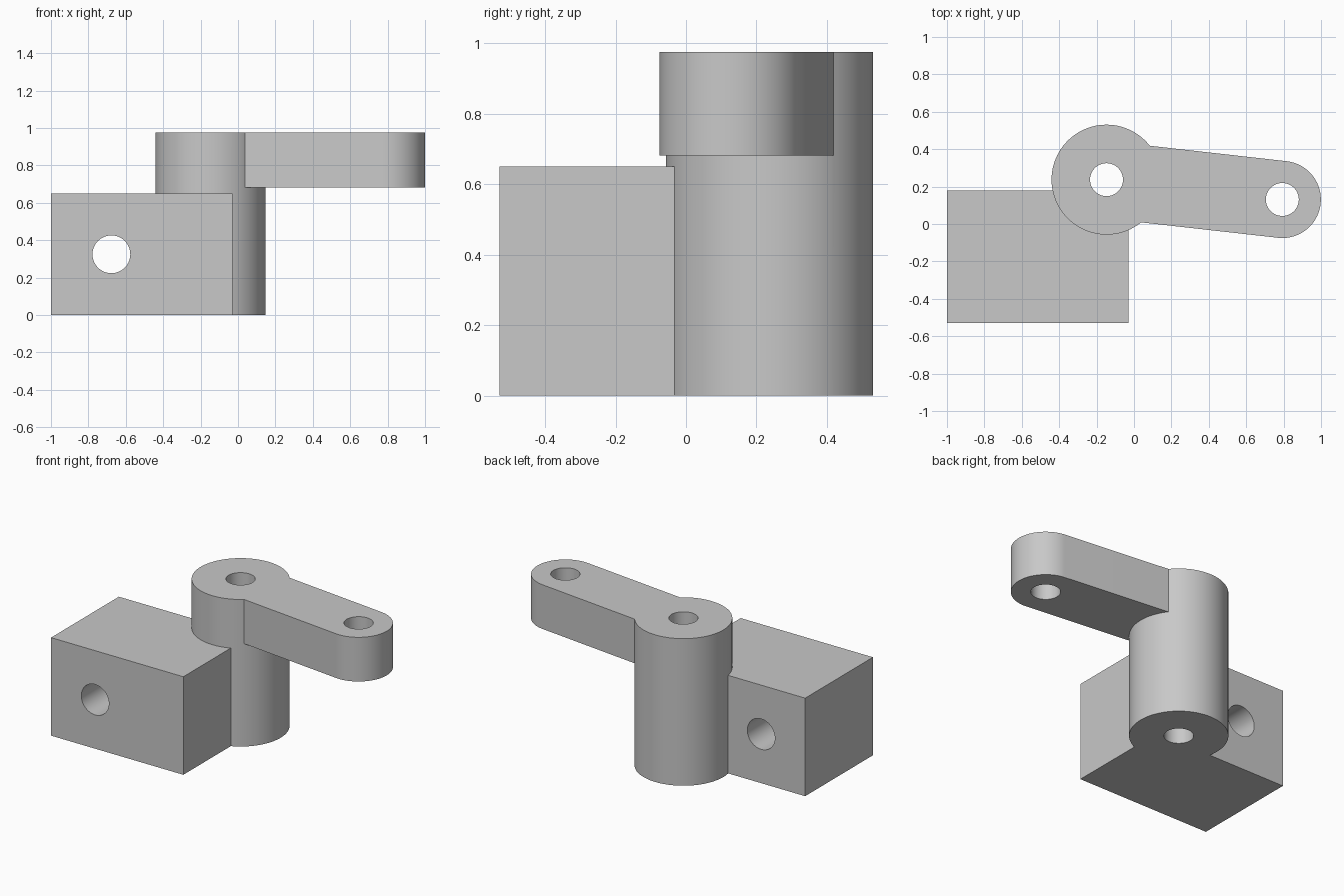
import bpy, bmesh, math
from mathutils import Vector

if "Cube" in bpy.data.objects:
    bpy.data.objects.remove(bpy.data.objects["Cube"], do_unlink=True)

SEG = 96
TOP = 0.975
pivot = Vector((-0.147, 0.237))      # centre of the upright post
tip = Vector((0.793, 0.131))         # centre of the rounded arm end

grey = bpy.data.materials.new("plain_grey")
grey.use_nodes = True
colour = (0.58, 0.58, 0.58, 1)
grey.diffuse_color = colour
grey.node_tree.nodes["Principled BSDF"].inputs["Base Color"].default_value = colour


def prism(name, outline, z0, z1):
    """Extrude a closed outline straight up from z0 to z1."""
    bm = bmesh.new()
    face = bm.faces.new([bm.verts.new((x, y, z0)) for x, y in outline])
    grown = bmesh.ops.extrude_face_region(bm, geom=[face])["geom"]
    verts = [g for g in grown if isinstance(g, bmesh.types.BMVert)]
    bmesh.ops.translate(bm, verts=verts, vec=(0, 0, z1 - z0))
    bmesh.ops.recalc_face_normals(bm, faces=bm.faces)
    mesh = bpy.data.meshes.new(name)
    bm.to_mesh(mesh)
    bm.free()
    mesh.materials.append(grey)
    obj = bpy.data.objects.new(name, mesh)
    bpy.context.collection.objects.link(obj)
    return obj


def arc(centre, radius, start, sweep, count):
    return [(centre[0] + radius * math.cos(start + sweep * i / SEG),
             centre[1] + radius * math.sin(start + sweep * i / SEG))
            for i in range(count)]


def cylinder(name, centre, radius, z0, z1):
    return prism(name, arc(centre, radius, 0, math.tau, SEG), z0, z1)


def combine(target, other, operation):
    """Merge or cut one solid with another, then drop the helper."""
    other.hide_render = True
    mod = target.modifiers.new(operation, 'BOOLEAN')
    mod.operation, mod.solver, mod.object = operation, 'EXACT', other
    bpy.context.view_layer.objects.active = target
    bpy.ops.object.modifier_apply(modifier=mod.name)
    bpy.data.objects.remove(other, do_unlink=True)


# Upright post
body = cylinder("pivot_bracket", pivot, 0.294, 0, TOP)

# Mounting block
block = prism("mounting_block",
              [(-1, -0.53), (-0.03, -0.53), (-0.03, 0.18), (-1, 0.18)], 0, 0.65)

# Arm: straight sides starting inside the post, rounded far end
axis = (tip - pivot).normalized()
heading = math.atan2(axis.y, axis.x)
half = 0.206
side = Vector((-axis.y, axis.x)) * half
outline = arc(tip, half, heading - math.pi / 2, math.pi, SEG + 1)
outline += [tuple(pivot + side), tuple(pivot - side)]
arm = prism("arm", outline, 0.682, TOP)

for part in (block, arm):
    combine(body, part, 'UNION')

# Upright holes through the post and the arm end
for centre in (pivot, tip):
    combine(body, cylinder("hole_cutter", centre, 0.088, -0.1, 1.1), 'DIFFERENCE')

# Cross hole through the block, front to back
cutter = cylinder("cross_hole_cutter", (0, 0), 0.101, -0.8, 0.8)
cutter.rotation_euler.x = math.pi / 2
cutter.location = (-0.677, 0, 0.325)
bpy.context.view_layer.update()
combine(body, cutter, 'DIFFERENCE')

bpy.ops.object.select_all(action='DESELECT')
body.select_set(True)
bpy.context.view_layer.objects.active = body
bpy.ops.object.shade_smooth_by_angle(angle=math.radians(30))
